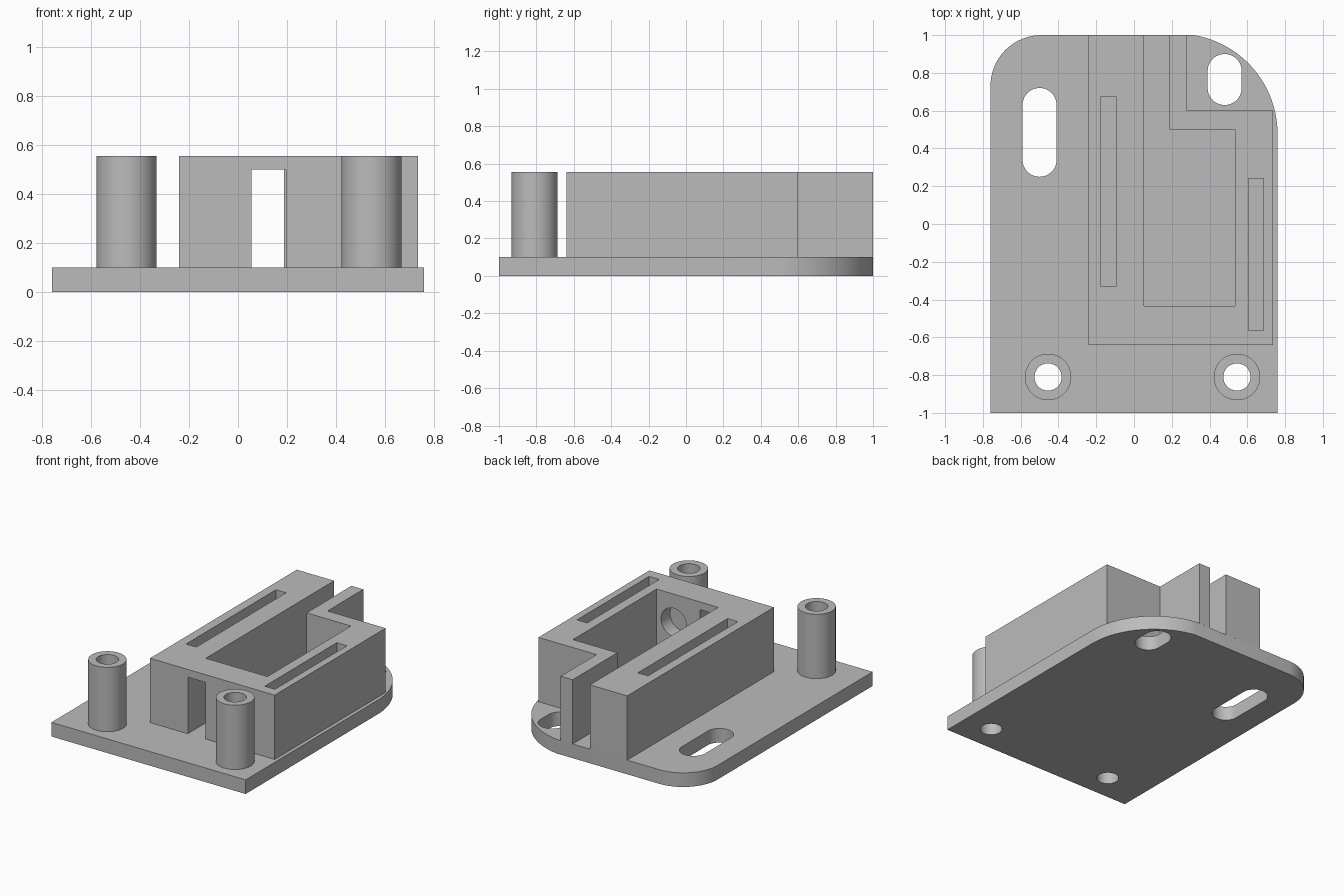
import bpy, bmesh, math

cube = bpy.data.objects.get("Cube")
if cube:
    bpy.data.objects.remove(cube, do_unlink=True)

BASE_TOP, HOUSING_TOP = 0.1, 0.555

grey = bpy.data.materials.new("plain_grey")
grey.use_nodes = True
colour = (0.5, 0.5, 0.5, 1)
grey.diffuse_color = colour
for node in grey.node_tree.nodes:
    if node.type == 'BSDF_PRINCIPLED':
        node.inputs["Base Color"].default_value = colour


def activate(obj):
    bpy.ops.object.select_all(action='DESELECT')
    obj.select_set(True)
    bpy.context.view_layer.objects.active = obj


def arc(cx, cy, r, start, end, steps=24):
    angles = [math.radians(start + (end - start) * i / steps) for i in range(steps + 1)]
    return [(cx + r * math.cos(a), cy + r * math.sin(a)) for a in angles]


def circle(cx, cy, r):
    return arc(cx, cy, r, 0, 360, 48)[:-1]


def rect(x0, x1, y0, y1):
    return [(x0, y0), (x1, y0), (x1, y1), (x0, y1)]


def stadium(cx, y0, y1, r):
    return arc(cx, y1 - r, r, 0, 180) + arc(cx, y0 + r, r, 180, 360)


def extrude(name, loops, z0, z1):
    """Solid from an outer loop and hole loops, between two heights."""
    curve = bpy.data.curves.new(name, 'CURVE')
    curve.dimensions = '2D'
    curve.fill_mode = 'BOTH'
    curve.extrude = (z1 - z0) / 2
    for loop in loops:
        spline = curve.splines.new('POLY')
        spline.points.add(len(loop) - 1)
        for point, (x, y) in zip(spline.points, loop):
            point.co = (x, y, 0, 1)
        spline.use_cyclic_u = True
    obj = bpy.data.objects.new(name, curve)
    bpy.context.collection.objects.link(obj)
    activate(obj)
    bpy.ops.object.convert(target='MESH')
    obj = bpy.context.view_layer.objects.active
    obj.name = name
    bm = bmesh.new()
    bm.from_mesh(obj.data)
    bmesh.ops.translate(bm, verts=bm.verts, vec=(0, 0, (z0 + z1) / 2))
    bmesh.ops.remove_doubles(bm, verts=bm.verts, dist=0.0001)
    bmesh.ops.recalc_face_normals(bm, faces=bm.faces)
    bm.to_mesh(obj.data)
    bm.free()
    obj.data.materials.clear()
    obj.data.materials.append(grey)
    return obj


def cut(target, cutter):
    mod = target.modifiers.new("cut", 'BOOLEAN')
    mod.operation = 'DIFFERENCE'
    mod.solver = 'EXACT'
    mod.object = cutter
    activate(target)
    bpy.ops.object.modifier_apply(modifier=mod.name)
    bpy.data.objects.remove(cutter, do_unlink=True)


def smooth(obj):
    activate(obj)
    bpy.ops.object.shade_smooth_by_angle(angle=math.radians(30))


POSTS = {"right_post": (-0.455, -0.81), "left_post": (0.545, -0.81)}
BORE = 0.072

# Base plate with two rounded back corners, slots and screw holes
outline = [(-0.76, -1), (0.76, -1)]
outline += arc(0.23, 0.477, 0.53, 0, 80.6) + arc(-0.49, 0.73, 0.27, 90, 180)
holes = [stadium(-0.5, 0.25, 0.72, 0.09), stadium(0.48, 0.63, 0.9, 0.09)]
holes += [circle(x, y, BORE) for x, y in POSTS.values()]
smooth(extrude("base_plate", [outline] + holes, 0, BASE_TOP))

# Hollow front posts
for name, (x, y) in POSTS.items():
    smooth(extrude(name, [circle(x, y, 0.123), circle(x, y, BORE)], BASE_TOP, HOUSING_TOP))

# Housing: cavity leads into a channel that is open at the back
walls = [(-0.24, -0.64), (0.735, -0.64), (0.735, 0.6), (0.28, 0.6), (0.28, 1),
         (0.187, 1), (0.187, 0.5), (0.535, 0.5), (0.535, -0.435), (0.052, -0.435),
         (0.052, 1), (-0.24, 1)]
slots = [rect(-0.175, -0.095, -0.33, 0.675), rect(0.605, 0.685, -0.565, 0.24)]
housing = extrude("housing", [walls] + slots, BASE_TOP, HOUSING_TOP)

# Doorway through the front wall
cut(housing, extrude("doorway_cutter", [rect(0.055, 0.195, -0.7, -0.4)], 0.05, 0.5))

# Round blind pocket on the inside of the front wall
pocket = extrude("pocket_cutter", [circle(0, 0, 0.1)], -0.1, 0.1)
pocket.rotation_euler = (math.pi / 2, 0, 0)
pocket.location = (0.4, -0.435, 0.355)
bpy.context.view_layer.update()
cut(housing, pocket)
smooth(housing)
